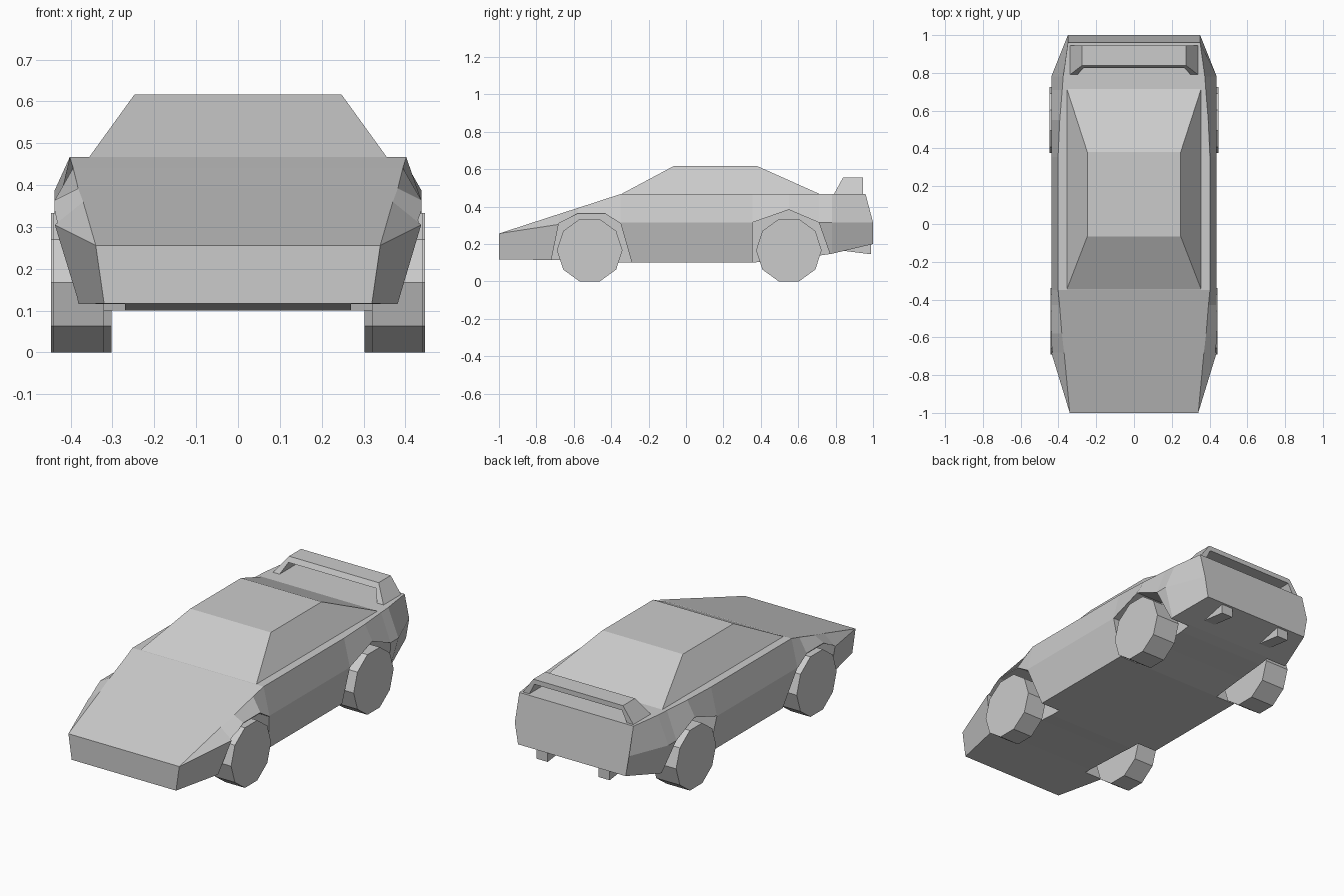
import bpy, bmesh, math

if "Cube" in bpy.data.objects:
    bpy.data.objects.remove(bpy.data.objects["Cube"])


def make(name, verts, faces):
    """Mesh object with welded points and outward normals."""
    bm = bmesh.new()
    vs = [bm.verts.new(v) for v in verts]
    for f in faces:
        bm.faces.new([vs[i] for i in f])
    bmesh.ops.remove_doubles(bm, verts=bm.verts, dist=0.0005)
    bmesh.ops.recalc_face_normals(bm, faces=bm.faces)
    me = bpy.data.meshes.new(name)
    bm.to_mesh(me)
    bm.free()
    ob = bpy.data.objects.new(name, me)
    bpy.context.collection.objects.link(ob)
    return ob


def loft(name, rings):
    """Skin closed rings of equal length and cap both ends."""
    n = len(rings[0])
    faces = [(r * n + i, r * n + (i + 1) % n, (r + 1) * n + (i + 1) % n, (r + 1) * n + i)
             for r in range(len(rings) - 1) for i in range(n)]
    last = (len(rings) - 1) * n
    faces += [tuple(range(n)), tuple(range(last, last + n))]
    return make(name, [p for r in rings for p in r], faces)


def prism(name, profile, x0, x1):
    """Extrude a (y, z) profile across x."""
    return loft(name, [[(x, y, z) for y, z in profile] for x in (x0, x1)])


# Body sections: y, bottom (x, z), crease (x, z), fender top (x, z), shoulder (x, z)
W = 0.438
sections = [
    (-1.00, (.32, .117), (.34, .256), (.34, .256), (.34, .256)),
    (-0.68, (.39, .115), (W, .305), (W, .305), (.370, .360)),
    (-0.58, (.39, .111), (W, .308), (W, .364), (.382, .392)),
    (-0.43, (.39, .105), (W, .312), (W, .364), (.394, .441)),
    (-0.35, (.39, .100), (W, .315), (W, .315), (.402, .467)),
    (0.355, (.39, .100), (W, .315), (W, .315), (.402, .467)),
    (0.55, (.39, .122), (W, .315), (W, .388), (.393, .467)),
    (0.71, (.39, .138), (W, .315), (W, .315), (.380, .467)),
    (0.78, (.39, .148), (W, .315), (W, .315), (.375, .467)),
    (1.00, (.33, .200), (.35, .315), (.35, .315), (.350, .467)),
]
rings = []
for y, *pts in sections:
    half = [(x, 0.96 if (y == 1 and i == 3) else y, z) for i, (x, z) in enumerate(pts)]
    rings.append(half + [(-x, yy, z) for x, yy, z in reversed(half)])
body = loft("body", rings)

# Wheel arches cut into the body, and ten-sided wheels
arches = {
    "front": [(-.73, .05), (-.72, .115), (-.68, .31), (-.58, .36), (-.43, .36),
              (-.35, .31), (-.29, .10), (-.28, .05)],
    "rear": [(.355, .05), (.355, .315), (.55, .383), (.71, .315), (.77, .145), (.795, .05)],
}
wheels = {"front": (-.515, .32, .441), "rear": (.55, .302, .447)}
R = 0.1752
for side, s in (("right", 1), ("left", -1)):
    for end in ("front", "rear"):
        cutter = prism(f"{end}_{side}_arch_cutter", arches[end], s * .27, s * .60)
        cutter.hide_render = True
        cutter.hide_set(True)
        mod = body.modifiers.new("arch", 'BOOLEAN')
        mod.operation = 'DIFFERENCE'
        mod.solver = 'EXACT'
        mod.object = cutter
        yc, x0, x1 = wheels[end]
        circle = [(yc + R * math.cos(math.tau * k / 10),
                   R * math.cos(math.pi / 10) + R * math.sin(math.tau * k / 10)) for k in range(10)]
        prism(f"{end}_{side}_wheel", circle, s * x0, s * x1)

# Apply the cuts so the cutters can go
bpy.context.view_layer.update()
dg = bpy.context.evaluated_depsgraph_get()
cut_mesh = bpy.data.meshes.new_from_object(body.evaluated_get(dg))
body.modifiers.clear()
body.data = cut_mesh
for ob in [o for o in bpy.data.objects if o.name.endswith("cutter")]:
    bpy.data.objects.remove(ob)


def rect(x, y0, y1, z):
    return [(-x, y0, z), (x, y0, z), (x, y1, z), (-x, y1, z)]


# Cabin
loft("cabin", [rect(.357, -.35, .72, .465), rect(.247, -.065, .38, .617)])

# Rear wing: an open arch whose front edge leans back as it rises
arch = [(-.34, .465), (-.275, .555), (.275, .555), (.34, .465),
        (.30, .465), (.268, .528), (-.268, .528), (-.30, .465)]
loft("rear_wing", [[(x, .79 + (z - .465) * .55, z) for x, z in arch],
                   [(x, .945, z) for x, z in arch]])

# Exhaust pipes
for side, s in (("right", 1), ("left", -1)):
    prism(f"{side}_exhaust", [(.83, .165), (.99, .145), (.99, .21), (.83, .18)],
          s * .155, s * .225)
